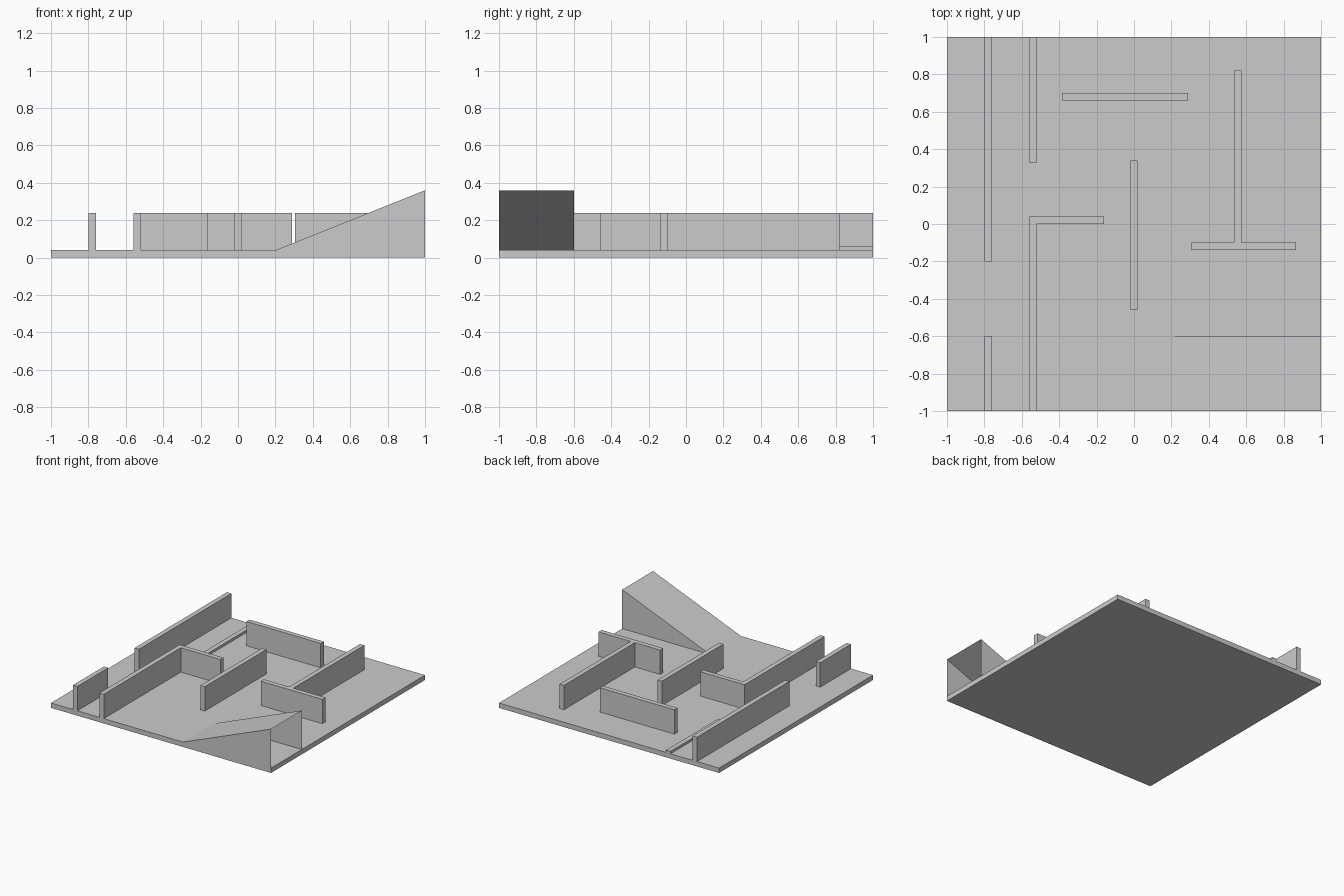
import bpy, bmesh

if "Cube" in bpy.data.objects:
    bpy.data.objects.remove(bpy.data.objects["Cube"])

FLOOR, TOP, STEP = 0.04, 0.24, 0.06


def make_object(name, bm):
    bmesh.ops.recalc_face_normals(bm, faces=bm.faces)
    mesh = bpy.data.meshes.new(name)
    bm.to_mesh(mesh)
    bm.free()
    obj = bpy.data.objects.new(name, mesh)
    bpy.context.collection.objects.link(obj)
    return obj


def prism(name, outline, z0, z1):
    """Extrude a plan outline upward from z0 to z1."""
    bm = bmesh.new()
    face = bm.faces.new([bm.verts.new((x, y, z0)) for x, y in outline])
    ext = bmesh.ops.extrude_face_region(bm, geom=[face], use_keep_orig=True)
    top = [v for v in ext["geom"] if isinstance(v, bmesh.types.BMVert)]
    bmesh.ops.translate(bm, verts=top, vec=(0, 0, z1 - z0))
    return make_object(name, bm)


def box(name, x0, x1, y0, y1, z0=FLOOR, z1=TOP):
    return prism(name, [(x0, y0), (x1, y0), (x1, y1), (x0, y1)], z0, z1)


# Floor slab
box("floor", -1, 1, -1, 1, 0, FLOOR)

# Straight walls
box("left_wall_long", -0.80, -0.76, -0.20, 1)
box("left_wall_short", -0.80, -0.76, -1, -0.60)
box("back_wall", -0.385, 0.29, 0.66, 0.70)
box("centre_wall", -0.02, 0.02, -0.46, 0.34)

# Low kerb in line with the corner wall
box("low_kerb", -0.56, -0.52, 0.325, 1, FLOOR, STEP)

# L-shaped corner wall
prism("corner_wall", [(-0.56, -1), (-0.52, -1), (-0.52, 0), (-0.16, 0),
                      (-0.16, 0.04), (-0.56, 0.04)], FLOOR, TOP)

# T-shaped wall
prism("tee_wall", [(0.305, -0.14), (0.865, -0.14), (0.865, -0.10),
                   (0.575, -0.10), (0.575, 0.82), (0.535, 0.82),
                   (0.535, -0.10), (0.305, -0.10)], FLOOR, TOP)

# Hollow ramp: sloped sheet with two triangular cheeks, open at the right end
bm = bmesh.new()
sides = [[bm.verts.new(p) for p in ((0.2, y, FLOOR), (1, y, FLOOR), (1, y, 0.36))]
         for y in (-1, -0.6)]
front, back = sides
bm.faces.new(front)
bm.faces.new(back[::-1])
bm.faces.new((front[0], front[2], back[2], back[0]))
ramp = make_object("ramp", bm)
# Keep the sloped sheet facing up
slope = max(ramp.data.polygons, key=lambda p: abs(p.normal.z))
if slope.normal.z < 0:
    ramp.data.flip_normals()
